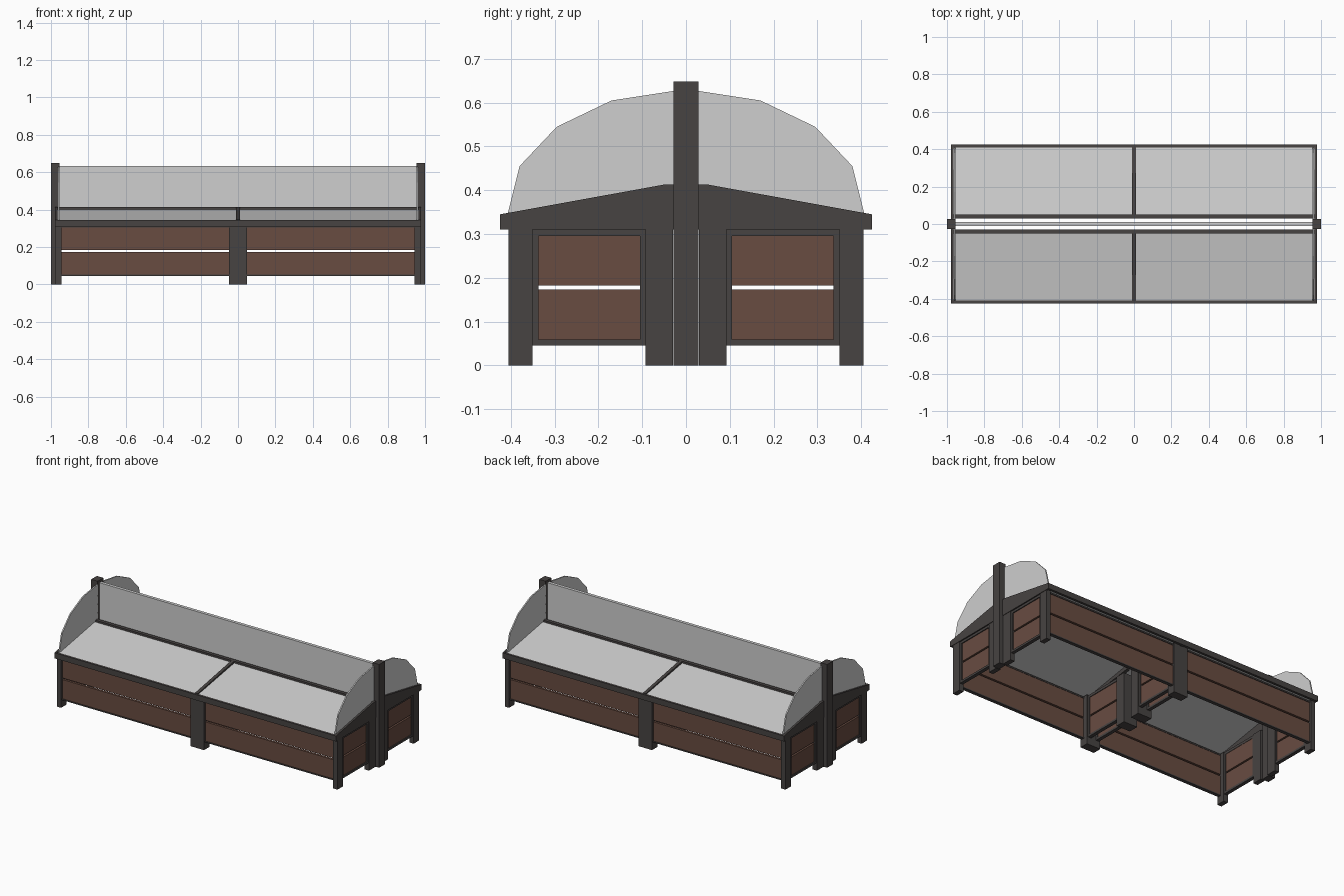
import bpy, bmesh

if "Cube" in bpy.data.objects:
    bpy.data.objects.remove(bpy.data.objects["Cube"])


def material(name, rgb):
    m = bpy.data.materials.new(name)
    m.diffuse_color = (*rgb, 1)
    m.use_nodes = True
    m.node_tree.nodes["Principled BSDF"].inputs["Base Color"].default_value = m.diffuse_color
    return m


DARK = material("dark frame", (0.063, 0.056, 0.054))
WOOD = material("brown wood", (0.14, 0.072, 0.053))
PALE = material("pale grey panel", (0.62, 0.62, 0.62))


def build(name, prisms, mat, mirror=""):
    """Each prism is (x0, x1, [(y, z), ...]), extruded along x; mirror names the axes."""
    bm = bmesh.new()
    for x0, x1, prof in prisms:
        a = [bm.verts.new((x0, y, z)) for y, z in prof]
        b = [bm.verts.new((x1, y, z)) for y, z in prof]
        bm.faces.new(a)
        bm.faces.new(b[::-1])
        n = len(prof)
        for i in range(n):
            j = (i + 1) % n
            bm.faces.new((a[j], a[i], b[i], b[j]))
    bmesh.ops.recalc_face_normals(bm, faces=bm.faces)
    me = bpy.data.meshes.new(name)
    bm.to_mesh(me)
    bm.free()
    me.materials.append(mat)
    ob = bpy.data.objects.new(name, me)
    bpy.context.collection.objects.link(ob)
    if mirror:
        mod = ob.modifiers.new("mirror", 'MIRROR')
        mod.use_axis = ("x" in mirror, "y" in mirror, False)
        mod.use_mirror_merge = False
    return ob


def box(x0, x1, y0, y1, z0, z1):
    return (x0, x1, [(y0, z0), (y1, z0), (y1, z1), (y0, z1)])


# Legs: outer and inner rows, at the ends and in the middle
build("end_legs", [box(0.945, 0.975, -0.405, -0.35, 0, 0.315),
                   box(0.945, 0.975, -0.093, -0.03, 0, 0.315)], DARK, "xy")
build("middle_legs", [box(-0.048, 0.048, -0.405, -0.35, 0, 0.315),
                      box(-0.048, 0.048, -0.093, -0.03, 0, 0.315)], DARK, "y")

# Tall end posts
build("end_posts", [box(0.955, 1.0, -0.028, 0.028, 0, 0.648)], DARK, "x")

# Wooden slats with a see-through gap, on the long sides, ends and middle
slats = []
for z0, z1 in ((0.05, 0.173), (0.183, 0.305)):
    slats.append(box(0.045, 0.948, -0.393, -0.378, z0, z1))
    slats.append(box(0.95, 0.964, -0.352, -0.09, z0, z1))
    slats.append(box(0.022, 0.036, -0.352, -0.09, z0, z1))
build("wood_slats", slats, WOOD, "xy")

# Thin borders round the slat panels
border = []
for x0, x1 in ((0.948, 0.97), (0.018, 0.04)):
    border += [box(x0, x1, -0.35, -0.093, 0.046, 0.059),
               box(x0, x1, -0.35, -0.093, 0.296, 0.312),
               box(x0, x1, -0.35, -0.337, 0.059, 0.296),
               box(x0, x1, -0.105, -0.093, 0.059, 0.296)]
border += [box(0.045, 0.948, -0.397, -0.376, 0.046, 0.053),
           box(0.045, 0.948, -0.397, -0.376, 0.303, 0.312)]
build("panel_borders", border, DARK, "xy")

# Lid frame: sloped gable ends, front rail, ridge rail and centre bar
gable = [(-0.425, 0.31), (-0.425, 0.345), (-0.05, 0.413), (-0.028, 0.413), (-0.028, 0.31)]
bar = [(-0.412, 0.31), (-0.412, 0.347), (-0.05, 0.413), (-0.05, 0.36)]
build("lid_gables", [(0.966, 0.978, gable)], DARK, "xy")
build("lid_rails", [box(-0.966, 0.966, -0.425, -0.41, 0.31, 0.345),
                    box(-0.966, 0.966, -0.052, -0.03, 0.375, 0.413)], DARK, "y")
build("lid_centre_bar", [(-0.01, 0.01, bar)], DARK, "y")

# Sloped display panels
slope = [(-0.411, 0.325), (-0.411, 0.341), (-0.05, 0.402), (-0.05, 0.386)]
build("lid_panels", [(0.01, 0.966, slope)], PALE, "xy")

# Upright divider between the two rows
build("divider_panel", [box(-0.956, 0.956, -0.01, 0.01, 0.395, 0.632)], PALE)

# Rounded end guards, faceted like a half arch
arch = [(-0.408, 0.343), (-0.38, 0.455), (-0.295, 0.545), (-0.17, 0.605),
        (-0.027, 0.627), (-0.027, 0.405), (-0.05, 0.405)]
build("end_guards", [(0.955, 0.963, arch)], PALE, "xy")
